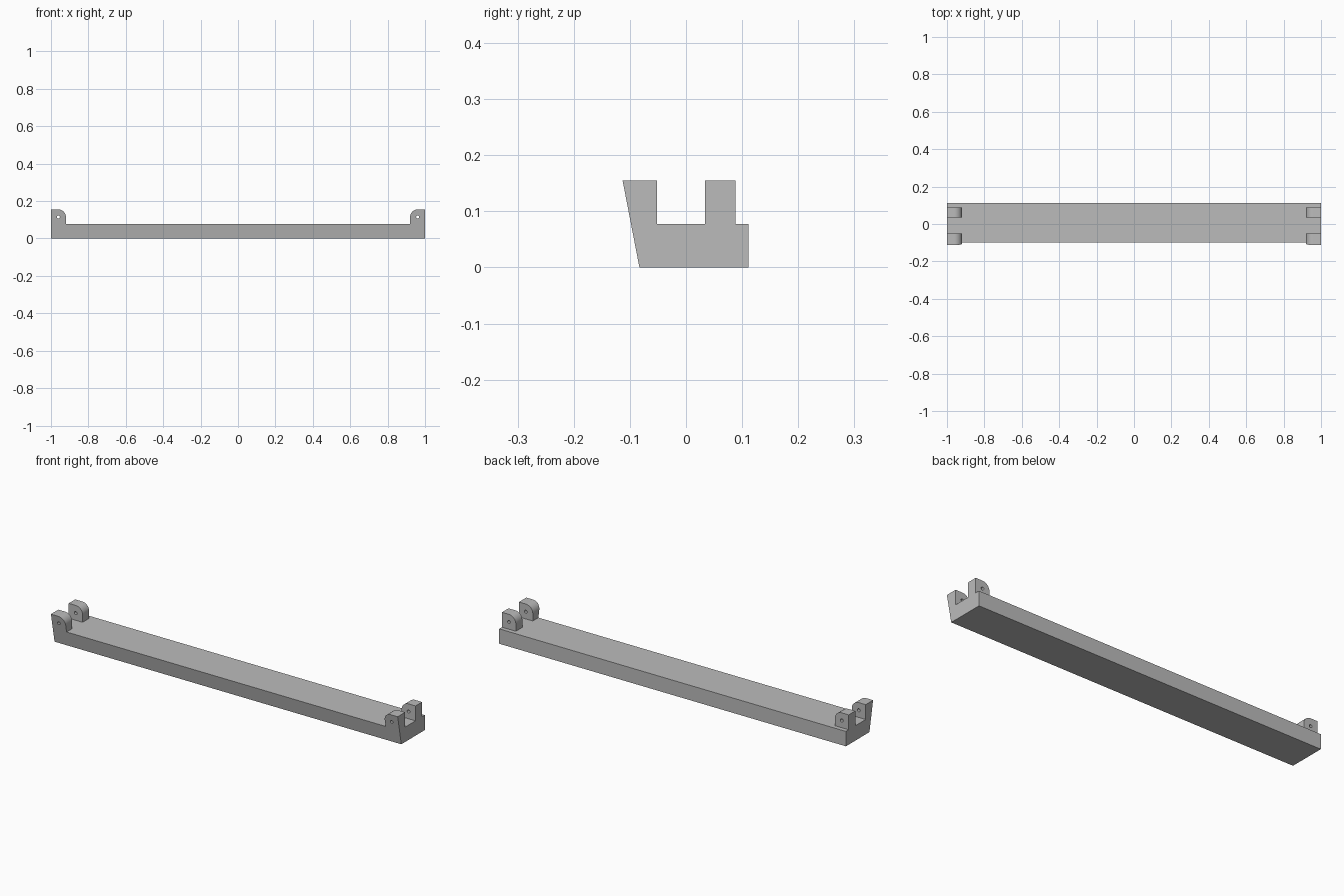
import bpy, bmesh, math
from mathutils import Vector

cube = bpy.data.objects.get("Cube")
if cube:
    bpy.data.objects.remove(cube, do_unlink=True)

HALF = 1.0
FLOOR, TOP = 0.0775, 0.155       # beam top and lug top
LUG_X, LUG_R = 0.92, 0.04        # inner lug face and corner radius
PIN_X, PIN_Z, PIN_R = 0.96, 0.115, 0.008

grey = bpy.data.materials.new("plain_grey")
grey.use_nodes = True
colour = (0.5, 0.5, 0.5, 1)
grey.diffuse_color = colour
grey.node_tree.nodes["Principled BSDF"].inputs["Base Color"].default_value = colour


def prism(name, points, offset):
    """Extrude a closed outline along an offset vector."""
    bm = bmesh.new()
    face = bm.faces.new([bm.verts.new(p) for p in points])
    grown = bmesh.ops.extrude_face_region(bm, geom=[face])["geom"]
    moved = [g for g in grown if isinstance(g, bmesh.types.BMVert)]
    bmesh.ops.translate(bm, verts=moved, vec=Vector(offset))
    bmesh.ops.recalc_face_normals(bm, faces=bm.faces)
    mesh = bpy.data.meshes.new(name)
    bm.to_mesh(mesh)
    bm.free()
    mesh.materials.append(grey)
    obj = bpy.data.objects.new(name, mesh)
    bpy.context.collection.objects.link(obj)
    return obj


def arc(cx, cz, r, start, end, steps):
    angles = [math.radians(start + (end - start) * i / steps) for i in range(steps + 1)]
    return [(cx + r * math.cos(a), cz + r * math.sin(a)) for a in angles]


def cut(target, cutter):
    cutter.hide_render = True
    mod = target.modifiers.new("cut", "BOOLEAN")
    mod.operation = "DIFFERENCE"
    mod.solver = "EXACT"
    mod.object = cutter
    bpy.context.view_layer.objects.active = target
    bpy.ops.object.modifier_apply(modifier=mod.name)
    bpy.data.objects.remove(cutter, do_unlink=True)


# Beam with two full-length ridges and a sloping front
section = [(-0.083, 0), (0.111, 0), (0.111, FLOOR), (0.088, FLOOR), (0.088, TOP),
           (0.034, TOP), (0.034, FLOOR), (-0.052, FLOOR), (-0.052, TOP), (-0.113, TOP)]
beam = prism("beam_with_hinge_lugs", [(-HALF, y, z) for y, z in section], (2 * HALF, 0, 0))

# Clear the ridges between the ends, leaving rounded lugs
half = [(LUG_X, FLOOR)] + arc(PIN_X, TOP - LUG_R, LUG_R, 180, 90, 12) + [(PIN_X, TOP + 0.1)]
channel = half + [(-x, z) for x, z in reversed(half)]
cut(beam, prism("channel_cutter", [(x, -0.3, z) for x, z in channel], (0, 0.6, 0)))

# Pin holes through both lugs at each end
for side in (-1, 1):
    ring = arc(side * PIN_X, PIN_Z, PIN_R, 0, 345, 23)
    cut(beam, prism("pin_hole_cutter", [(x, -0.3, z) for x, z in ring], (0, 0.6, 0)))

# Merge coplanar faces and smooth only the round parts
bm = bmesh.new()
bm.from_mesh(beam.data)
bmesh.ops.remove_doubles(bm, verts=bm.verts, dist=0.0001)
bmesh.ops.dissolve_limit(bm, angle_limit=math.radians(1), verts=bm.verts, edges=bm.edges)
bm.to_mesh(beam.data)
bm.free()
bpy.ops.object.select_all(action="DESELECT")
beam.select_set(True)
bpy.context.view_layer.objects.active = beam
bpy.ops.object.shade_smooth_by_angle(angle=math.radians(30))
